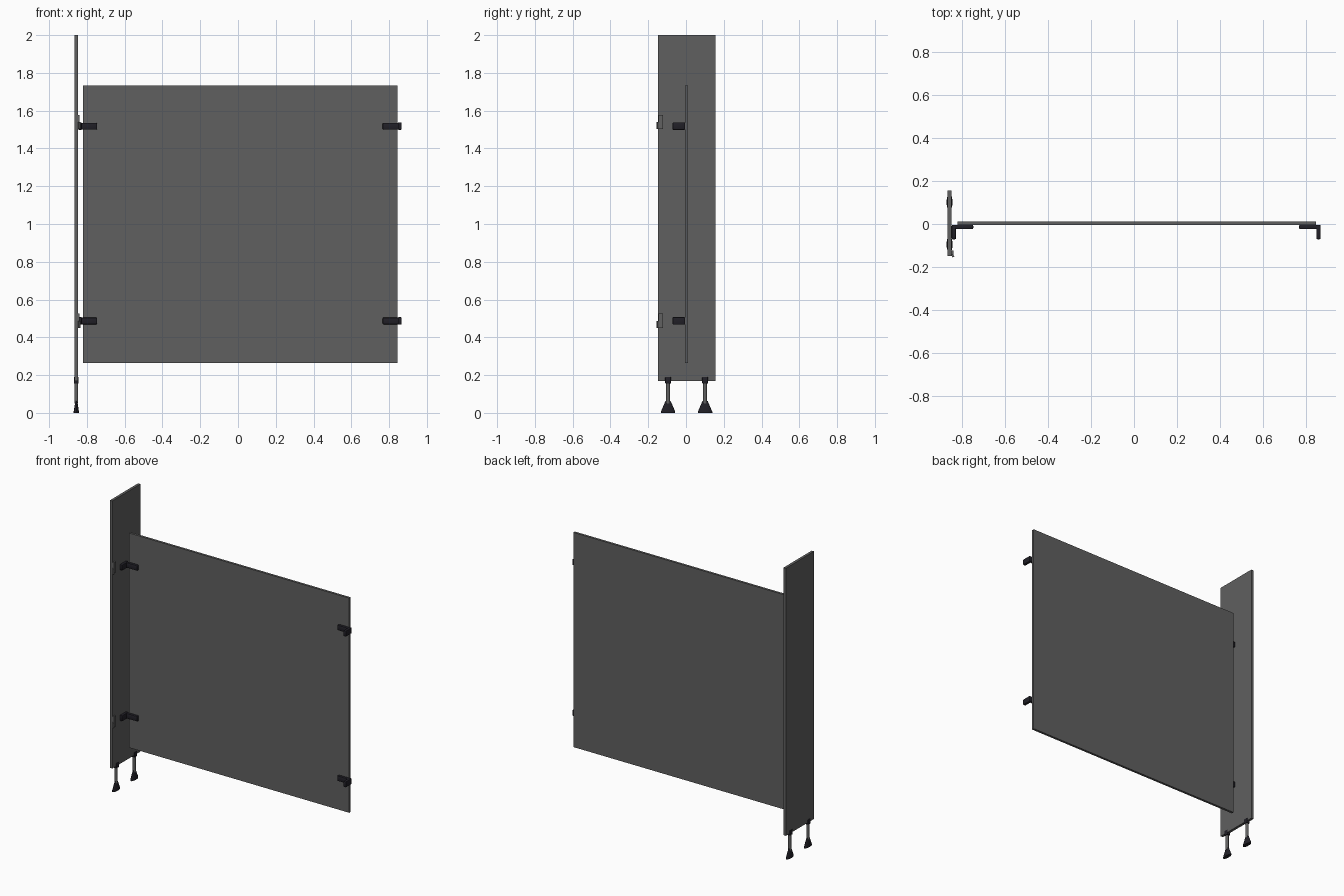
import bpy, bmesh, math
from mathutils import Matrix, Vector

old = bpy.data.objects.get("Cube")
if old:
    bpy.data.objects.remove(old, do_unlink=True)


def material(name, colour):
    m = bpy.data.materials.new(name)
    m.use_nodes = True
    m.diffuse_color = (*colour, 1)
    m.node_tree.nodes["Principled BSDF"].inputs["Base Color"].default_value = (*colour, 1)
    return m


GREY = material("panel grey", (0.115, 0.115, 0.115))
DARK = material("dark fittings", (0.015, 0.014, 0.02))
STEEL = material("steel grey", (0.12, 0.12, 0.12))


def finish(name, bm, mat, smooth=False):
    mesh = bpy.data.meshes.new(name)
    bmesh.ops.recalc_face_normals(bm, faces=bm.faces)
    bm.to_mesh(mesh)
    bm.free()
    mesh.materials.append(mat)
    ob = bpy.data.objects.new(name, mesh)
    bpy.context.scene.collection.objects.link(ob)
    if smooth:
        bpy.ops.object.select_all(action='DESELECT')
        ob.select_set(True)
        bpy.context.view_layer.objects.active = ob
        bpy.ops.object.shade_smooth_by_angle(angle=math.radians(35))
    return ob


def box(name, lo, hi, mat, bevel=0, turn=0):
    lo, hi = Vector(lo), Vector(hi)
    bm = bmesh.new()
    bmesh.ops.create_cube(bm, size=1, matrix=Matrix.Translation((lo + hi) / 2)
                          @ Matrix.Rotation(turn, 4, 'Z')
                          @ Matrix.Diagonal((*(hi - lo), 1)))
    if bevel:
        bmesh.ops.bevel(bm, geom=bm.edges[:], offset=bevel, segments=2,
                        profile=0.5, affect='EDGES')
    return finish(name, bm, mat, bool(bevel))


def lathe(name, x, y, profile, mat, squash=1.0, sides=20):
    """Stack of rings (radius, height), flattened in x by squash."""
    bm = bmesh.new()
    rings = [[bm.verts.new((x + r * squash * math.cos(a), y + r * math.sin(a), z))
              for a in (math.tau * i / sides for i in range(sides))] for r, z in profile]
    for a, b in zip(rings, rings[1:]):
        for i in range(sides):
            j = (i + 1) % sides
            bm.faces.new((a[i], a[j], b[j], b[i]))
    bm.faces.new(rings[0][::-1])
    bm.faces.new(rings[-1])
    return finish(name, bm, mat, True)


# Upright pilaster and the large divider
box("pilaster", (-0.865, -0.149, 0.17), (-0.847, 0.155, 2), GREY)
box("divider_panel", (-0.82, -0.005, 0.265), (0.845, 0.011, 1.733), GREY)

# Adjustable feet: flared shoe, post and collar
for label, y in (("front", -0.095), ("back", 0.101)):
    lathe(label + "_foot_shoe", -0.856, y,
          [(0.038, 0), (0.038, 0.006), (0.016, 0.058), (0.013, 0.064)], DARK, 0.37)
    lathe(label + "_foot_post", -0.856, y, [(0.01, 0.05), (0.01, 0.175)], STEEL)
    box(label + "_foot_collar", (-0.868, y - 0.015, 0.155),
        (-0.844, y + 0.015, 0.19), DARK, 0.003)

for level, z in (("lower", 0.487), ("upper", 1.518)):
    # Corner brackets, mirrored at the two ends of the divider
    for side, wall, s in (("right", -0.846, 1), ("left", 0.866, -1)):
        def span(a, b):
            return sorted((wall + s * a, wall + s * b))
        name = f"{level}_{side}_bracket"
        x0, x1 = span(0.006, 0.1)
        box(name + "_arm", (x0, -0.024, z - 0.018), (x1, -0.004, z + 0.018), DARK, 0.005)
        x0, x1 = span(0, 0.02)
        box(name + "_leg", (x0, -0.071, z - 0.02), (x1, -0.004, z + 0.02), DARK, 0.005)
    # Hinge plates on the front edge of the pilaster
    base = z - (0.037 if level == "lower" else 0.015)
    box(level + "_hinge_plate", (-0.848, -0.145, base), (-0.838, -0.122, base + 0.075), STEEL)
    box(level + "_hinge_knuckle", (-0.849, -0.155, base), (-0.839, -0.13, base + 0.036),
        STEEL, 0, math.radians(30))
